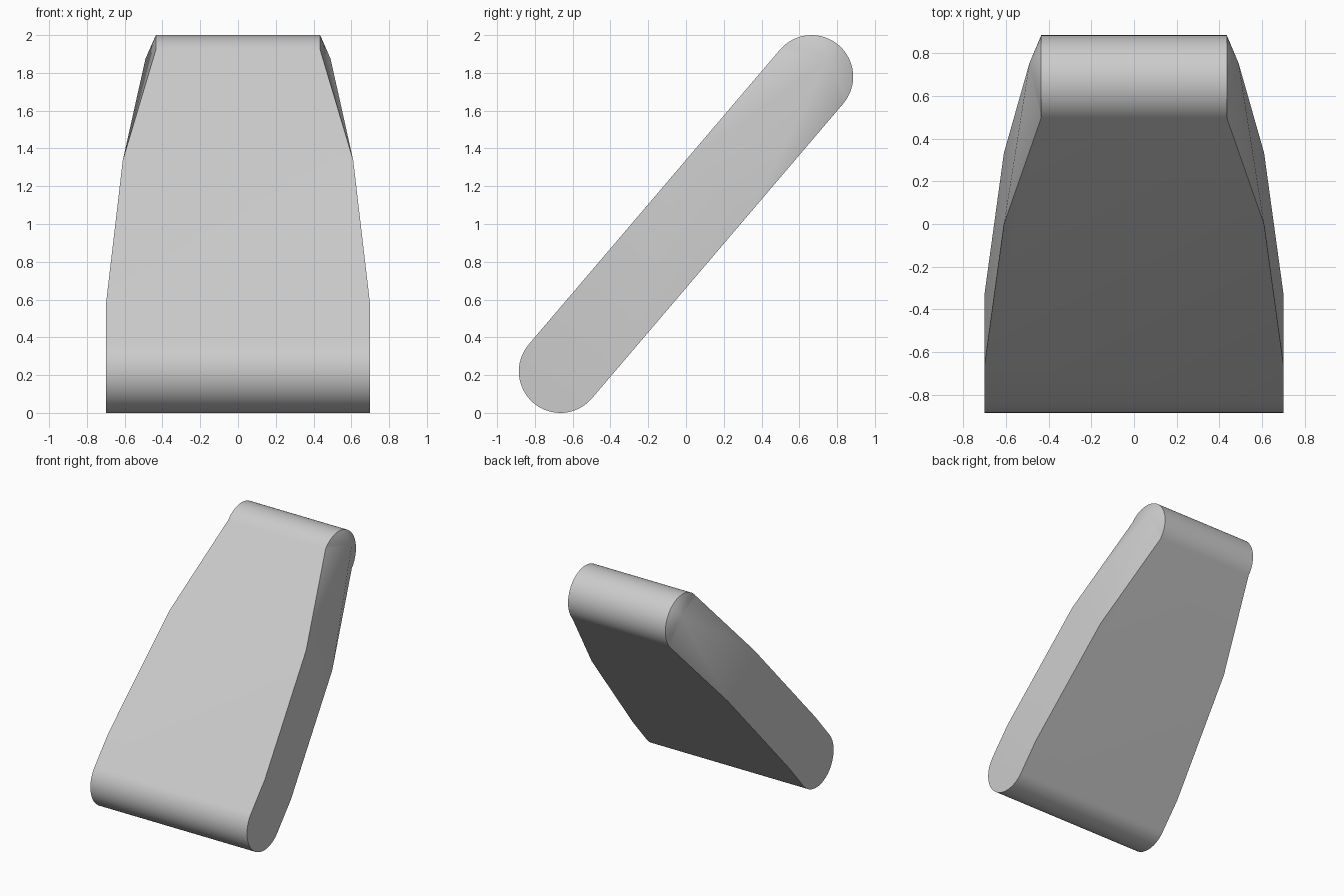
import bpy, bmesh
from math import sin, cos, pi, atan2, hypot
from mathutils import Vector

cube = bpy.data.objects.get("Cube")
if cube:
    bpy.data.objects.remove(cube, do_unlink=True)

R = 0.22                     # half thickness of the slab
CY, CZ = 0.665, 0.78         # top axis centre, measured from the middle
LENGTH = 2 * hypot(CY, CZ)
TILT = atan2(CZ, CY)
STEPS = 32


def place(x, s, n):
    """Slab coordinates (along the slope, out of its upper face) to world."""
    return Vector((x, -CY + s * cos(TILT) - n * sin(TILT),
                   1 - CZ + s * sin(TILT) + n * cos(TILT)))


# Outline of one side: (half width, along, out)
def arc(x, centre, start):
    return [(x, centre + R * cos(start + pi * i / STEPS),
             R * sin(start + pi * i / STEPS)) for i in range(STEPS + 1)]


foot = arc(0.70, 0, pi / 2)
lower = [(0.70, 0.27, -R), (0.61, 1.28, -R)]
head = arc(0.435, LENGTH, -pi / 2)
upper = [(0.61, 1.28, R), (0.70, 0.27, R)]
outline = foot + lower + head + upper
count = len(outline)
f = len(foot)

bm = bmesh.new()
rims = []
for side in (1, -1):
    rim = [bm.verts.new(place(side * x, s, n)) for x, s, n in outline]
    rims.append(rim)
    # Flat foot end and tapering middle panel
    bm.faces.new(rim[:f + 1] + [rim[-1]])
    bm.faces.new((rim[f], rim[f + 1], rim[-2], rim[-1]))
    # Shallow raised point that the upper end panels fan out from
    apex = bm.verts.new((side * 0.49, 0.755, 1.875))
    fan = rim[f + 1:-1]
    for a, b in zip(fan, fan[1:] + fan[:1]):
        bm.faces.new((a, b, apex))

# Rounded ends
left, right = rims
for start, size in ((0, f), (f + 2, len(head))):
    for i in range(start, start + size - 1):
        bm.faces.new((left[i], left[i + 1], right[i + 1], right[i]))
# Broad flat faces, above and below
for strip in ([f - 1, f, f + 1, f + 2],
              [f + 1 + len(head), count - 2, count - 1, 0]):
    bm.faces.new([left[i] for i in strip] + [right[i] for i in reversed(strip)])
bmesh.ops.recalc_face_normals(bm, faces=bm.faces)

mesh = bpy.data.meshes.new("leaning_slab")
bm.to_mesh(mesh)
bm.free()
slab = bpy.data.objects.new("leaning_slab", mesh)
bpy.context.collection.objects.link(slab)

# Plain grey finish
GREY = (0.6, 0.6, 0.6, 1)
mat = bpy.data.materials.new("light_grey")
mat.use_nodes = True
mat.diffuse_color = GREY
mat.node_tree.nodes["Principled BSDF"].inputs["Base Color"].default_value = GREY
mesh.materials.append(mat)

bpy.ops.object.select_all(action="DESELECT")
slab.select_set(True)
bpy.context.view_layer.objects.active = slab
bpy.ops.object.shade_smooth_by_angle(angle=pi / 6)
